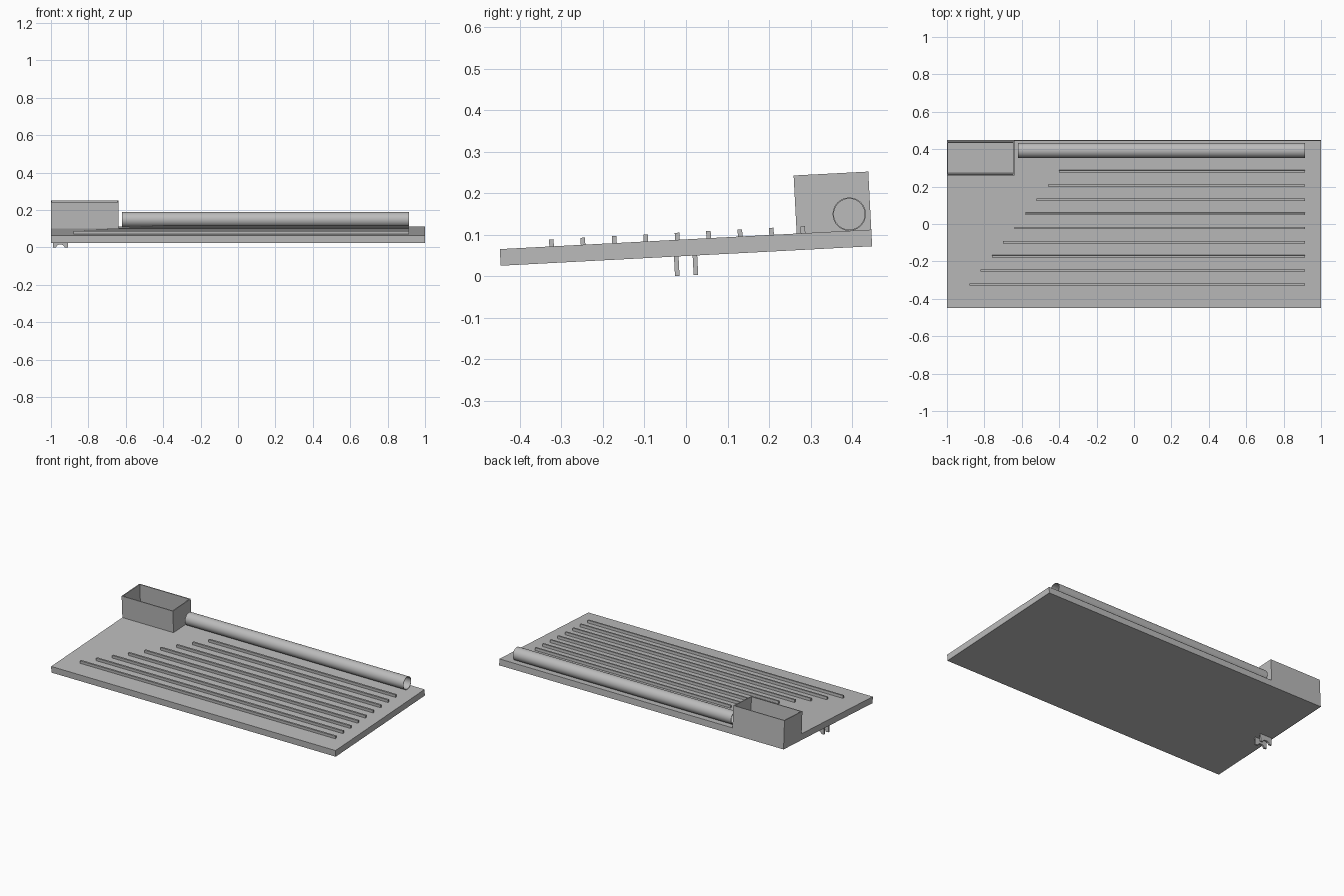
import bpy
import bmesh
from math import cos, sin, pi, radians
from mathutils import Matrix

cube = bpy.data.objects.get("Cube")
if cube:
    bpy.data.objects.remove(cube, do_unlink=True)

grey = bpy.data.materials.new("plain grey")
grey.use_nodes = True
colour = (0.5, 0.5, 0.5, 1)
grey.diffuse_color = colour
grey.node_tree.nodes["Principled BSDF"].inputs["Base Color"].default_value = colour

# Everything sits on a board tilted up towards the back
TILT = Matrix.Translation((0, 0.001, 0.0485)) @ Matrix.Rotation(radians(3), 4, "X")
HALF_DEPTH = 0.448
BOARD = 0.04


def add_part(name, bm):
    bmesh.ops.recalc_face_normals(bm, faces=bm.faces)
    mesh = bpy.data.meshes.new(name)
    bm.to_mesh(mesh)
    bm.free()
    mesh.materials.append(grey)
    obj = bpy.data.objects.new(name, mesh)
    obj.matrix_world = TILT
    bpy.context.collection.objects.link(obj)
    return obj


def add_box(name, low, high):
    bm = bmesh.new()
    size = [b - a for a, b in zip(low, high)]
    mid = [(a + b) / 2 for a, b in zip(low, high)]
    bmesh.ops.create_cube(bm, size=1, matrix=Matrix.Translation(mid) @ Matrix.Diagonal((*size, 1)))
    return add_part(name, bm)


def extrude_profile(name, points, offset):
    bm = bmesh.new()
    face = bm.faces.new([bm.verts.new(p) for p in points])
    moved = bmesh.ops.extrude_face_region(bm, geom=[face])["geom"]
    verts = [v for v in moved if isinstance(v, bmesh.types.BMVert)]
    bmesh.ops.translate(bm, verts=verts, vec=offset)
    return add_part(name, bm)


# Sloping board
add_box("board", (-1, -HALF_DEPTH, 0), (1, HALF_DEPTH, BOARD))

# Ridges, each shorter than the one in front
for i in range(9):
    y = -0.323 + i * 0.0758
    add_box(f"ridge_{i + 1}", (-0.88 + i * 0.06, y - 0.0055, BOARD),
            (0.915, y + 0.0055, BOARD + 0.017))

# Open-topped tank at the back right corner
bm = bmesh.new()
wall = 0.006
outline = [(-1, 0.268), (-0.64, 0.268), (-0.64, HALF_DEPTH), (-1, HALF_DEPTH)]
inset = [(1, 1), (-1, 1), (-1, -1), (1, -1)]
inner = [(x + a * wall, y + b * wall) for (x, y), (a, b) in zip(outline, inset)]
loops = [[bm.verts.new((x, y, z)) for x, y in ring]
         for ring, z in ((outline, BOARD), (outline, 0.18), (inner, 0.18), (inner, BOARD))]
for k in range(4):
    a, b = loops[k], loops[(k + 1) % 4]
    for i in range(4):
        j = (i + 1) % 4
        bm.faces.new((a[i], a[j], b[j], b[i]))
add_part("tank", bm)

# Hollow pipe along the back edge
bm = bmesh.new()
SIDES = 64
rings = []
for radius, x in ((0.04, -0.62), (0.04, 0.915), (0.037, 0.915), (0.037, -0.62)):
    rings.append([bm.verts.new((x, 0.397 + radius * cos(2 * pi * i / SIDES),
                                0.08 + radius * sin(2 * pi * i / SIDES)))
                  for i in range(SIDES)])
for k in range(4):
    a, b = rings[k], rings[(k + 1) % 4]
    for i in range(SIDES):
        j = (i + 1) % SIDES
        bm.faces.new((a[i], a[j], b[j], b[i]))
pipe = add_part("pipe", bm)
bpy.ops.object.select_all(action="DESELECT")
pipe.select_set(True)
bpy.context.view_layer.objects.active = pipe
bpy.ops.object.shade_smooth_by_angle(angle=radians(30))

# Two bracket plates underneath, each with a round notch at the bottom
for name, y in (("front_bracket", -0.0245), ("back_bracket", 0.0205)):
    bottom = -0.047
    profile = [(-0.99, y - 0.0055, 0), (-0.99, y - 0.0055, bottom)]
    profile += [(-0.95 - 0.022 * cos(pi * i / 16), y - 0.0055, bottom + 0.016 * sin(pi * i / 16))
                for i in range(17)]
    profile += [(-0.91, y - 0.0055, bottom), (-0.91, y - 0.0055, 0)]
    extrude_profile(name, profile, (0, 0.011, 0))
